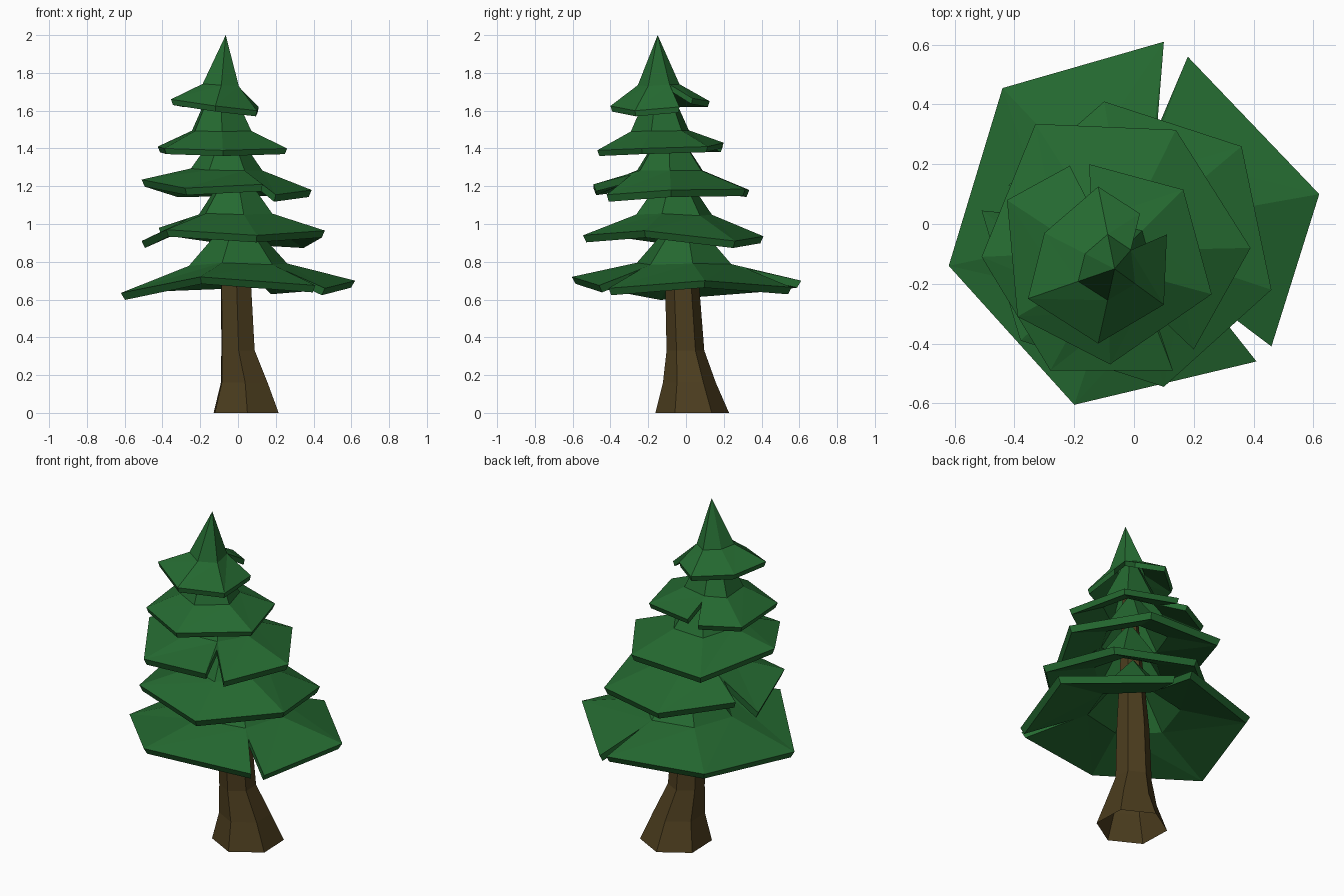
import bpy, bmesh, math
from mathutils import Vector

if "Cube" in bpy.data.objects:
    bpy.data.objects.remove(bpy.data.objects["Cube"])


def material(name, rgb):
    m = bpy.data.materials.new(name)
    m.diffuse_color = (*rgb, 1)
    m.use_nodes = True
    m.node_tree.nodes["Principled BSDF"].inputs["Base Color"].default_value = m.diffuse_color
    return m


GREEN = material("pine green", (0.018, 0.142, 0.030))
BROWN = material("bark brown", (0.071, 0.046, 0.013))


def finish(bm, name, mat):
    bmesh.ops.recalc_face_normals(bm, faces=bm.faces)
    mesh = bpy.data.meshes.new(name)
    bm.to_mesh(mesh)
    bm.free()
    mesh.materials.append(mat)
    bpy.context.collection.objects.link(bpy.data.objects.new(name, mesh))


def tier(name, apex, mid_z, spokes, inner=0.42, thick=0.037, slit=0.22):
    """Flared hexagonal skirt. A spoke with two tips leaves a slit in the skirt."""
    bm = bmesh.new()
    center = Vector(apex)
    n = len(spokes)
    top = bm.verts.new(center)
    tips = [[bm.verts.new(p) for p in s] for s in spokes]
    mids = []
    for s, t in zip(spokes, tips):
        avg = sum((Vector(p) for p in s), Vector()) / len(s)
        m = center.lerp(avg, inner)
        m.z = mid_z + 0.2 * (avg.z - spokes[0][0][2])
        mids.append(bm.verts.new(m))
        if len(s) == 2 and slit:
            # move the root of the slit outwards
            root = bm.verts.new(m.lerp(avg, slit))
            bm.faces.new((mids[-1], t[0], root))
            bm.faces.new((mids[-1], root, t[1]))
    for i in range(n):
        j = (i + 1) % n
        bm.faces.new((top, mids[i], mids[j]))
        bm.faces.new((mids[i], tips[i][-1], mids[j]))
        bm.faces.new((mids[j], tips[i][-1], tips[j][0]))
    # thickness: lower copy, pulled slightly inward
    res = bmesh.ops.extrude_face_region(bm, geom=bm.faces[:], use_keep_orig=True)
    for v in res["geom"]:
        if isinstance(v, bmesh.types.BMVert):
            v.co.x += (center.x - v.co.x) * 0.035
            v.co.y += (center.y - v.co.y) * 0.035
            v.co.z -= thick
    finish(bm, name, GREEN)


# Trunk: bent, flared hexagonal column, open at the bottom
bm = bmesh.new()
rings = []
for cx, cy, z, r in [(.043, .033, 0, .195), (.033, .018, .16, .14), (0, -.003, .33, .1),
                     (-.01, -.02, .67, .09), (-.05, -.085, 1.2, .055), (-.07, -.13, 1.7, .03)]:
    rings.append([bm.verts.new((cx + r * math.cos(math.radians(60 * k - 88)),
                                cy + r * math.sin(math.radians(60 * k - 88)), z))
                  for k in range(6)])
for a, b in zip(rings, rings[1:]):
    for k in range(6):
        bm.faces.new((a[k], a[(k + 1) % 6], b[(k + 1) % 6], b[k]))
bm.faces.new(rings[-1])
finish(bm, "trunk", BROWN)

# Foliage tiers, bottom to top, spokes counter-clockwise
tier("lowest_branches", (0, -.01, 1.08), .795, [
    [(-.2, -.605, .72)],
    [(.41, -.46, .675), (.46, -.41, .66)],
    [(.62, .1, .70)],
    [(.18, .56, .665), (.1, .61, .70)],
    [(-.44, .455, .68)],
    [(-.62, -.14, .635)]])
tier("lower_branches", (-.02, -.06, 1.34), 1.05, [
    [(.1, -.545, .94)],
    [(.46, -.22, .965)],
    [(.36, .26, .91)],
    [(-.1, .41, .935)],
    [(-.42, .13, .98), (-.51, .045, .91)],
    [(-.38, -.39, .97)]])
tier("middle_branches", (-.06, -.09, 1.56), 1.285, [
    [(-.28, -.49, 1.19)],
    [(.13, -.49, 1.21), (.2, -.42, 1.155)],
    [(.39, -.08, 1.18)],
    [(.14, .315, 1.185)],
    [(-.33, .335, 1.18)],
    [(-.51, -.11, 1.235)]])
tier("upper_branches", (-.09, -.14, 1.84), 1.49, [
    [(-.08, -.47, 1.39)],
    [(.26, -.235, 1.40)],
    [(.165, .115, 1.41)],
    [(-.15, .2, 1.43), (-.215, .195, 1.41)],
    [(-.425, .08, 1.41)],
    [(-.39, -.31, 1.40)]], inner=.46, thick=.03)
tier("tree_top", (-.065, -.15, 2.0), 1.735, [
    [(-.12, -.4, 1.625)],
    [(.1, -.27, 1.60)],
    [(.11, -.035, 1.62), (.02, .035, 1.665)],
    [(-.12, .125, 1.65)],
    [(-.3, -.03, 1.65)],
    [(-.355, -.25, 1.66)]], thick=.03, slit=0)
